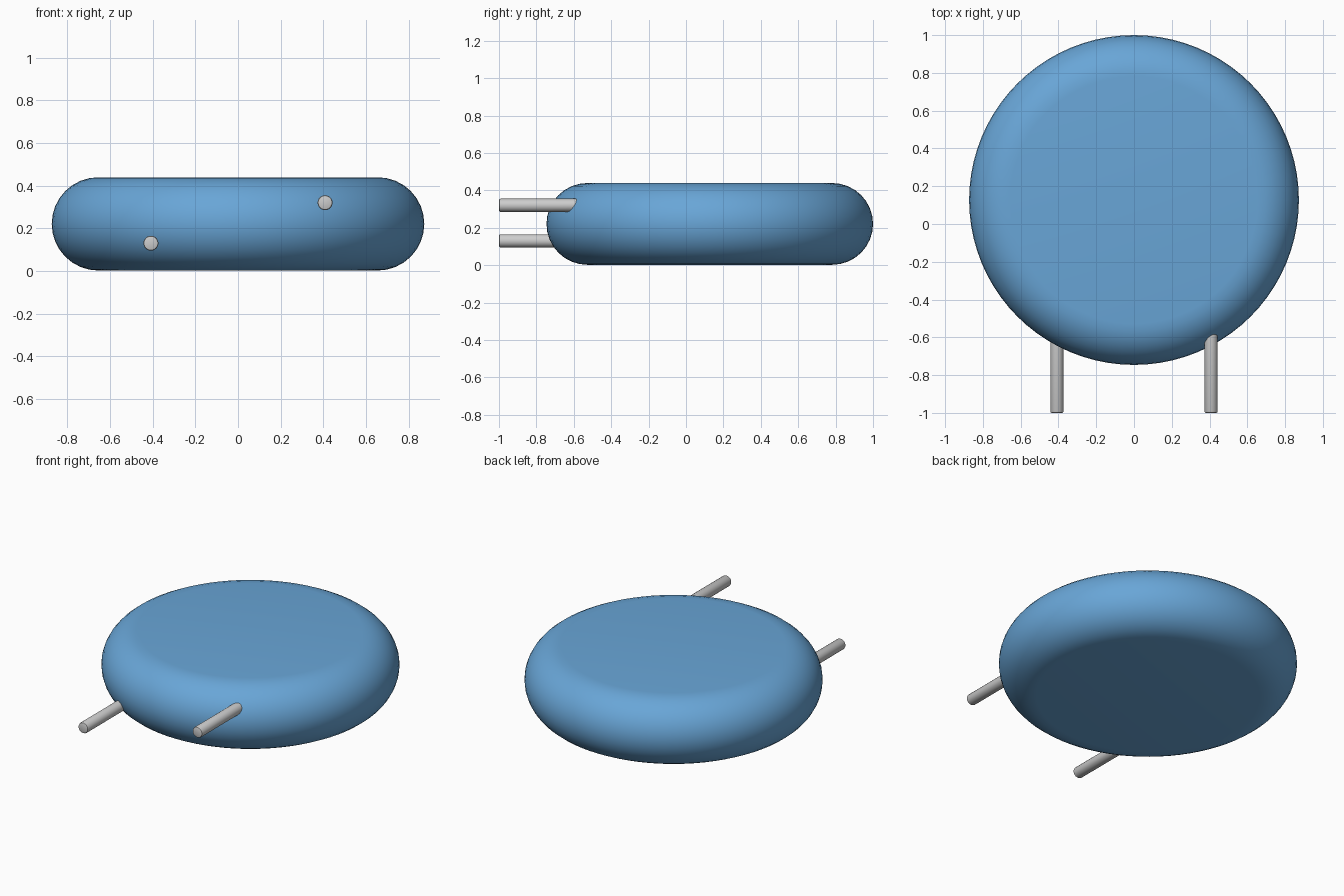
import bpy, bmesh
from math import pi, sin, cos
from mathutils import Matrix, Vector

if "Cube" in bpy.data.objects:
    bpy.data.objects.remove(bpy.data.objects["Cube"])


def lathe(name, profile, steps, matrix):
    """Spin an (r, z) profile round z, then place it with matrix."""
    bm = bmesh.new()
    verts = [bm.verts.new((r, 0, z)) for r, z in profile]
    edges = [bm.edges.new(p) for p in zip(verts, verts[1:])]
    bmesh.ops.spin(bm, geom=verts + edges, cent=(0, 0, 0), axis=(0, 0, 1),
                   angle=2 * pi, steps=steps, use_duplicate=False)
    bmesh.ops.remove_doubles(bm, verts=bm.verts, dist=1e-4)
    bmesh.ops.transform(bm, matrix=matrix, verts=bm.verts)
    bmesh.ops.recalc_face_normals(bm, faces=bm.faces)
    mesh = bpy.data.meshes.new(name)
    bm.to_mesh(mesh)
    bm.free()
    for p in mesh.polygons:
        p.use_smooth = True
    mesh.set_sharp_from_angle(angle=pi / 6)
    obj = bpy.data.objects.new(name, mesh)
    bpy.context.collection.objects.link(obj)
    return obj


# Round body: flat disc with a fully rounded rim
R, H, BASE = 0.873, 0.437, 0.002
rim = H / 2
arc = [(R - rim + rim * cos(a), rim + rim * sin(a))
       for a in (-pi / 2 + pi * i / 16 for i in range(17))]
body = lathe("disc_body", [(0, 0)] + arc + [(0, H)], 80,
             Matrix.Translation((0, 1 - R, BASE)))
blue = bpy.data.materials.new("blue_coating")
blue.diffuse_color = (0.14, 0.38, 0.68, 1)
blue.use_nodes = True
blue.node_tree.nodes["Principled BSDF"].inputs["Base Color"].default_value = blue.diffuse_color
body.data.materials.append(blue)

# Wire leads: pins with softened tips, one low left and one high right
r, tip = 0.035, 0.008
for name, x, z in (("left_lead", -0.408, 0.13), ("right_lead", 0.408, 0.32)):
    length = 0.5
    profile = [(0, 0), (r - tip, 0), (r - tip * 0.3, tip * 0.3), (r, tip),
               (r, length), (0, length)]
    place = Matrix.Translation((x, -1, z)) @ Matrix.Rotation(-pi / 2, 4, 'X')
    lathe(name, profile, 24, place)
